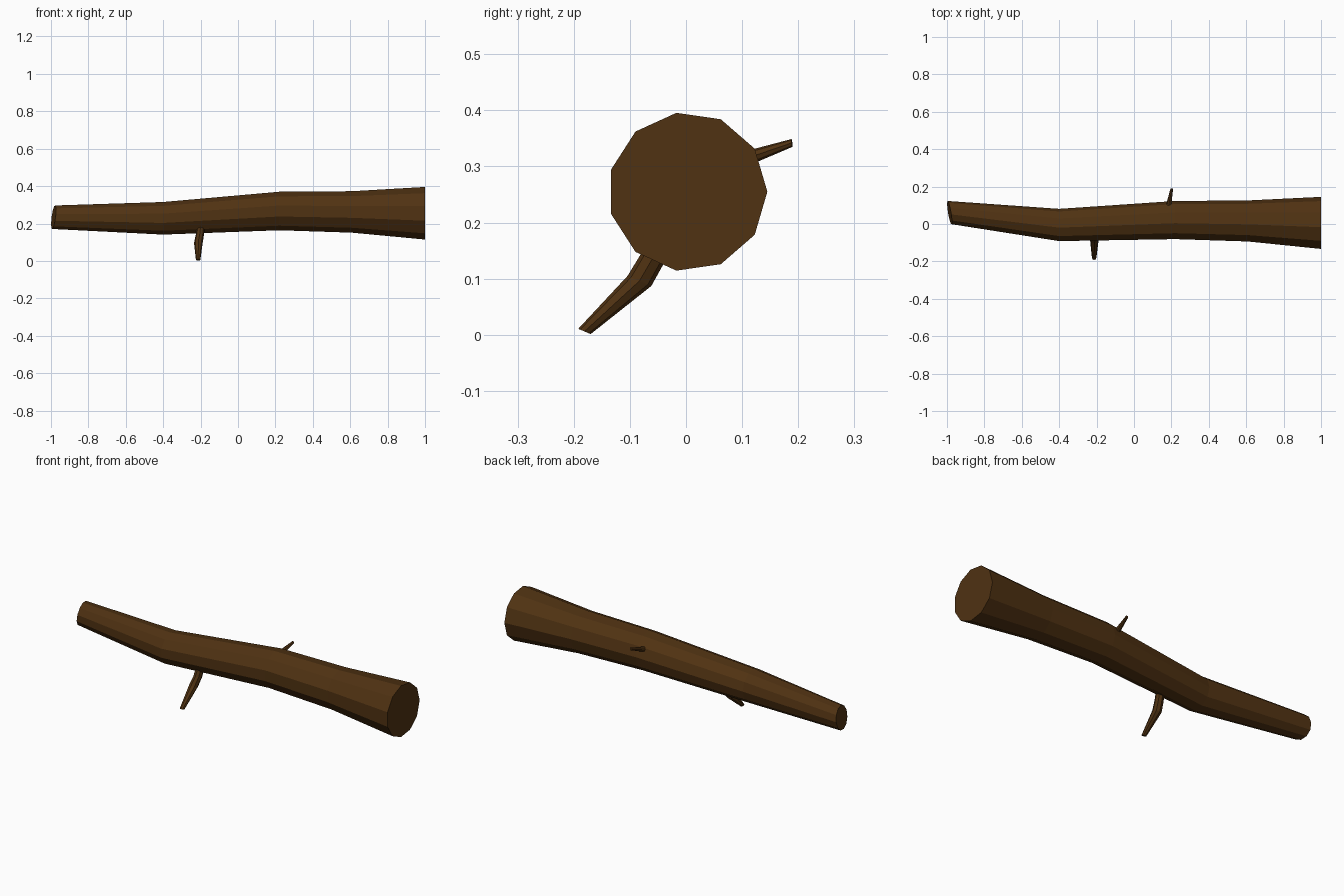
import bpy, bmesh, math
from mathutils import Vector

cube = bpy.data.objects.get("Cube")
if cube:
    bpy.data.objects.remove(cube, do_unlink=True)

# Bark colour
bark = bpy.data.materials.new("dark brown bark")
bark.use_nodes = True
colour = (0.08, 0.032, 0.006, 1)
bark.diffuse_color = colour
bsdf = bark.node_tree.nodes["Principled BSDF"]
bsdf.inputs["Base Color"].default_value = colour
bsdf.inputs["Roughness"].default_value = 0.9


def tube(name, stations, sides, normal, end_normal=None, start=(0, 1, 0)):
    """Loft rings along stations (x, y, z, radius); rings face the normal."""
    bm = bmesh.new()
    rings = []
    for i, (x, y, z, r) in enumerate(stations):
        last = i == len(stations) - 1
        n = Vector(end_normal if last and end_normal else normal).normalized()
        u = Vector(start)
        u = (u - n * u.dot(n)).normalized()
        v = n.cross(u)
        ring = []
        for k in range(sides):
            a = math.tau * k / sides
            ring.append(bm.verts.new(Vector((x, y, z)) + r * (math.cos(a) * u + math.sin(a) * v)))
        rings.append(ring)
    for a, b in zip(rings, rings[1:]):
        for k in range(sides):
            j = (k + 1) % sides
            bm.faces.new((a[k], a[j], b[j], b[k]))
    bm.faces.new(rings[0])
    bm.faces.new(rings[-1])
    bmesh.ops.recalc_face_normals(bm, faces=bm.faces)
    mesh = bpy.data.meshes.new(name)
    bm.to_mesh(mesh)
    bm.free()
    mesh.materials.append(bark)
    obj = bpy.data.objects.new(name, mesh)
    bpy.context.collection.objects.link(obj)
    return obj


# Main log, thick end to thin slanted end
tube("log", [
    (1, 0.003, 0.255, 0.142),
    (0.61, 0.014, 0.262, 0.112),
    (0.22, 0.019, 0.267, 0.104),
    (-0.4, -0.007, 0.228, 0.088),
    (-0.986, 0.06, 0.234, 0.064),
], 11, (-1, 0, 0), end_normal=(-1, -0.17, 0.13))

# Bent twig underneath, reaching the ground
tube("lower_twig", [
    (-0.2, -0.045, 0.175, 0.022),
    (-0.204, -0.058, 0.139, 0.022),
    (-0.212, -0.083, 0.096, 0.023),
    (-0.213, -0.181, 0.006, 0.012),
], 8, (0, -0.39, -0.92))

# Short twig on the back
tube("back_twig", [
    (0.183, 0.08, 0.305, 0.016),
    (0.19, 0.125, 0.32, 0.012),
    (0.202, 0.189, 0.342, 0.007),
], 8, (0.1, 0.98, 0.14), start=(0, 0, 1))
